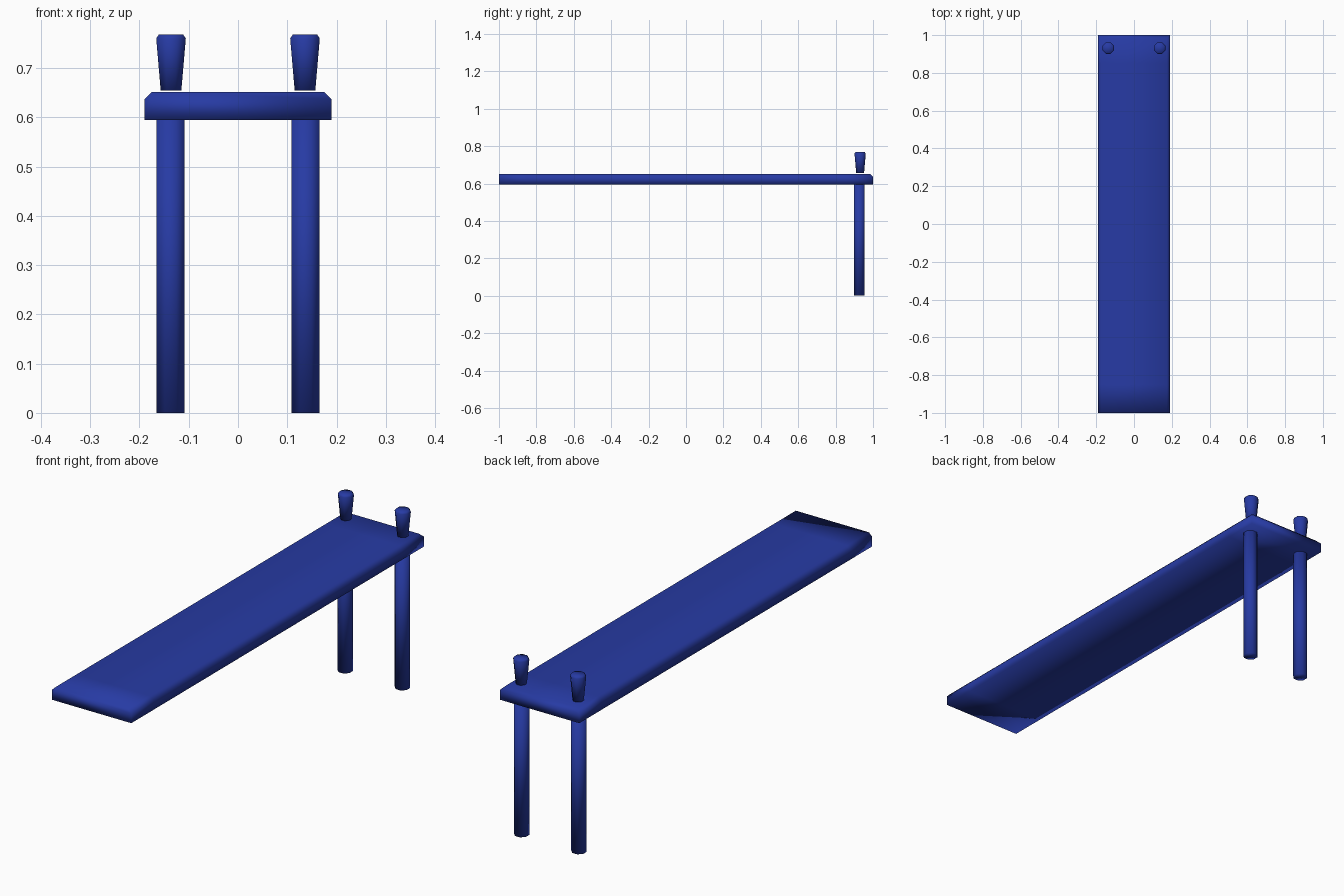
import bpy, bmesh, math

if "Cube" in bpy.data.objects:
    bpy.data.objects.remove(bpy.data.objects["Cube"])

blue = bpy.data.materials.new("deep blue paint")
blue.diffuse_color = (0.020, 0.043, 0.37, 1)
blue.use_nodes = True
blue.node_tree.nodes["Principled BSDF"].inputs["Base Color"].default_value = blue.diffuse_color


def finish(bm, name):
    bmesh.ops.recalc_face_normals(bm, faces=bm.faces)
    for f in bm.faces:
        f.smooth = True
    me = bpy.data.meshes.new(name)
    bm.to_mesh(me)
    bm.free()
    me.materials.append(blue)
    ob = bpy.data.objects.new(name, me)
    bpy.context.collection.objects.link(ob)
    return ob


def lathe(name, x, y, rings, sides=8):
    """Closed round post from (radius, z) rings, flats facing the axes."""
    bm = bmesh.new()
    k = 1 / math.cos(math.pi / sides)
    loops = []
    for r, z in rings:
        angles = [(i + 0.5) * 2 * math.pi / sides for i in range(sides)]
        loops.append([bm.verts.new((x + r * k * math.cos(a), y + r * k * math.sin(a), z))
                      for a in angles])
    for lo, hi in zip(loops, loops[1:]):
        for i in range(sides):
            j = (i + 1) % sides
            bm.faces.new((lo[i], lo[j], hi[j], hi[i]))
    bm.faces.new(loops[0][::-1])
    bm.faces.new(loops[-1])
    return finish(bm, name)


# Plank: long board with chamfered long top edges and back top edge
Z0, Z1 = 0.595, 0.652
bm = bmesh.new()
bmesh.ops.create_cube(bm, size=1)
for v in bm.verts:
    v.co = (v.co.x * 0.38, v.co.y * 2, Z0 if v.co.z < 0 else Z1)
top_edges = [e for e in bm.edges
             if all(v.co.z > 0.64 for v in e.verts) and any(v.co.y > 0 for v in e.verts)]
bmesh.ops.bevel(bm, geom=top_edges, offset=0.015, segments=1, affect='EDGES')
# support loops near both ends keep the soft shading local
for y in (-0.85, 0.85):
    bmesh.ops.bisect_plane(bm, geom=bm.verts[:] + bm.edges[:] + bm.faces[:],
                           plane_co=(0, y, 0), plane_no=(0, 1, 0))
finish(bm, "plank")

# Legs and tapered handle pegs, one pair at the back end
for side, sx in (("left", -1), ("right", 1)):
    lathe(side + "_leg", sx * 0.137, 0.927, [(0.0285, 0), (0.0285, 0.60)])
    lathe(side + "_handle", sx * 0.136, 0.931,
          [(0.021, 0.655), (0.030, 0.760), (0.025, 0.768)])
